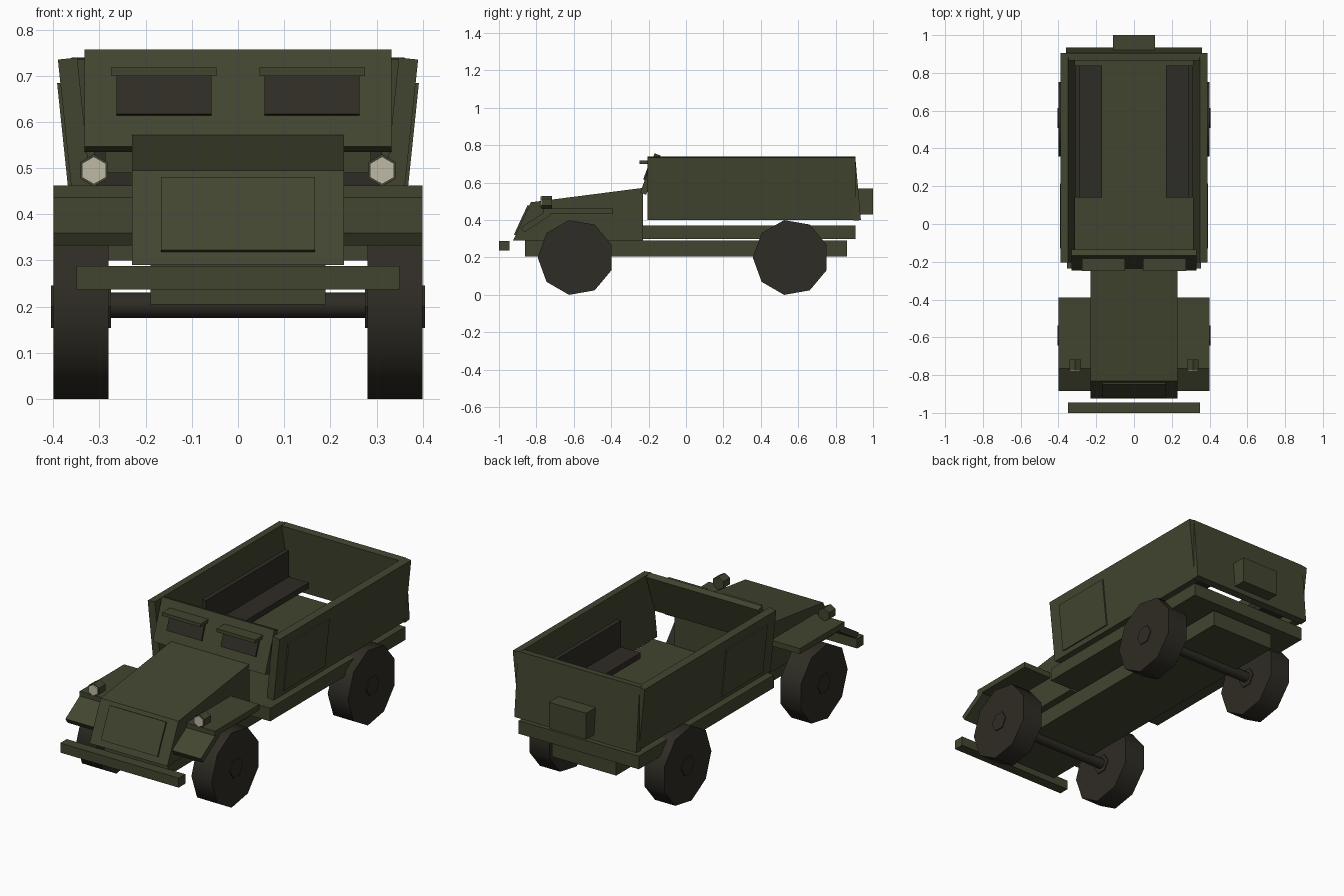
import bpy, bmesh, math
from mathutils import Vector

cube = bpy.data.objects.get("Cube")
if cube:
    bpy.data.objects.remove(cube, do_unlink=True)


def material(name, rgb):
    m = bpy.data.materials.new(name)
    m.use_nodes = True
    m.diffuse_color = (*rgb, 1)
    bsdf = next(n for n in m.node_tree.nodes if n.type == 'BSDF_PRINCIPLED')
    bsdf.inputs["Base Color"].default_value = (*rgb, 1)
    return m


GREEN = material("olive_green", (0.054, 0.060, 0.029))
DARK = material("dark_rubber_brown", (0.028, 0.025, 0.018))
CREAM = material("lamp_cream", (0.52, 0.49, 0.38))


def prism(name, profile, axis, a, b, mat=GREEN):
    """Extrude a profile along x (profile is y, z) or along y (profile is x, z)."""
    bm = bmesh.new()
    place = (lambda p: (a, *p)) if axis == 'x' else (lambda p: (p[0], a, p[1]))
    face = bm.faces.new([bm.verts.new(place(p)) for p in profile])
    ext = bmesh.ops.extrude_face_region(bm, geom=[face])
    move = Vector((b - a, 0, 0)) if axis == 'x' else Vector((0, b - a, 0))
    bmesh.ops.translate(bm, vec=move, verts=[v for v in ext['geom'] if isinstance(v, bmesh.types.BMVert)])
    bmesh.ops.recalc_face_normals(bm, faces=bm.faces)
    mesh = bpy.data.meshes.new(name)
    bm.to_mesh(mesh)
    bm.free()
    obj = bpy.data.objects.new(name, mesh)
    mesh.materials.append(mat)
    bpy.context.scene.collection.objects.link(obj)
    return obj


def box(name, x, y, z, mat=GREEN):
    return prism(name, [(y[0], z[0]), (y[1], z[0]), (y[1], z[1]), (y[0], z[1])], 'x', *x, mat)


def strip(p, q, t, start=0.0, end=1.0, lift=0.0):
    """Section of a board from p to q, t thick on its left side, optionally trimmed and lifted."""
    p, q = Vector(p), Vector(q)
    d = (q - p).normalized()
    n = Vector((-d.y, d.x))
    a, b = p.lerp(q, start) + n * lift, p.lerp(q, end) + n * lift
    return [tuple(v) for v in (a, b, b + n * t, a + n * t)]


def cylinder(name, sides, r, depth, loc, rot, mat, smooth=False):
    bpy.ops.mesh.primitive_cylinder_add(vertices=sides, radius=r, depth=depth, location=loc, rotation=rot)
    obj = bpy.context.object
    obj.name = name
    obj.data.materials.append(mat)
    if smooth:
        bpy.ops.object.shade_smooth_by_angle(angle=math.radians(50))
    return obj


ACROSS = (0, math.pi / 2, math.pi)
ALONG = (math.pi / 2, 0, 0)

# Chassis, load floor and bumper
box("chassis", (-0.19, 0.19), (-0.86, 0.86), (0.205, 0.29))
box("load_floor", (-0.355, 0.355), (-0.235, 0.905), (0.30, 0.37))
box("front_bumper", (-0.35, 0.35), (-1.0, -0.945), (0.237, 0.288))

# Engine hood with raised grille plate
nose_low, nose_high = (-0.925, 0.29), (-0.83, 0.495)
prism("engine_hood", [nose_low, (-0.23, 0.29), (-0.23, 0.572), nose_high], 'x', -0.23, 0.23)
prism("grille_plate", strip(nose_low, nose_high, 0.009, 0.14, 0.91), 'x', -0.167, 0.167)

# Windscreen armour
screen_low, screen_high = (-0.245, 0.547), (-0.168, 0.757)
prism("windscreen_plate", strip(screen_low, screen_high, -0.034), 'x', -0.332, 0.332)

# Rear wall and stowage box
prism("rear_wall", strip((0.935, 0.40), (0.905, 0.74), 0.04), 'x', -0.36, 0.36)
box("rear_stowage_box", (-0.11, 0.11), (0.90, 1.0), (0.43, 0.57))

for s, side in ((1, "left"), (-1, "right")):
    def span(a, b):
        return tuple(sorted((s * a, s * b)))

    def flip(profile):
        return [(s * x, z) for x, z in profile]

    # Leaning side wall with door plate
    wall_low, wall_high = (0.355, 0.40), (0.39, 0.735)
    prism(f"{side}_side_wall", flip(strip(wall_low, wall_high, 0.042)), 'y', -0.205, 0.905)
    prism(f"{side}_door", flip(strip(wall_low, wall_high, -0.007, 0.08, 0.85)), 'y', -0.13, 0.215)

    # Vision window and its visor
    prism(f"{side}_window", strip(screen_low, screen_high, 0.009, 0.32, 0.78), 'x', *span(0.057, 0.263), DARK)
    box(f"{side}_visor", span(0.047, 0.275), (-0.248, -0.18), (0.70, 0.718))

    # Front fender: flat top and sloping nose
    box(f"{side}_fender_top", span(0.2, 0.4), (-0.765, -0.39), (0.432, 0.462))
    prism(f"{side}_fender_nose", strip((-0.885, 0.36), (-0.74, 0.452), -0.032), 'x', *span(0.2, 0.4))

    # Headlamp
    cylinder(f"{side}_headlamp", 6, 0.035, 0.055, (s * 0.312, -0.745, 0.495), ALONG, GREEN)
    cylinder(f"{side}_headlamp_lens", 6, 0.030, 0.008, (s * 0.312, -0.775, 0.495), ALONG, CREAM)

    # Bench
    box(f"{side}_bench_seat", span(0.17, 0.31), (0.14, 0.84), (0.46, 0.49), DARK)
    box(f"{side}_bench_back", span(0.287, 0.312), (0.14, 0.84), (0.49, 0.63), DARK)

    # Wheels and hubs
    for y, end in ((-0.59, "front"), (0.56, "rear")):
        cylinder(f"{side}_{end}_wheel", 9, 0.203, 0.12, (s * 0.34, y, 0.2), ACROSS, DARK, True)
        cylinder(f"{side}_{end}_hub", 6, 0.053, 0.13, (s * 0.34, y, 0.2), ACROSS, DARK)

# Axles
for y, end in ((-0.59, "front"), (0.56, "rear")):
    cylinder(f"{end}_axle", 12, 0.028, 0.6, (0, y, 0.203), ACROSS, DARK, True)
